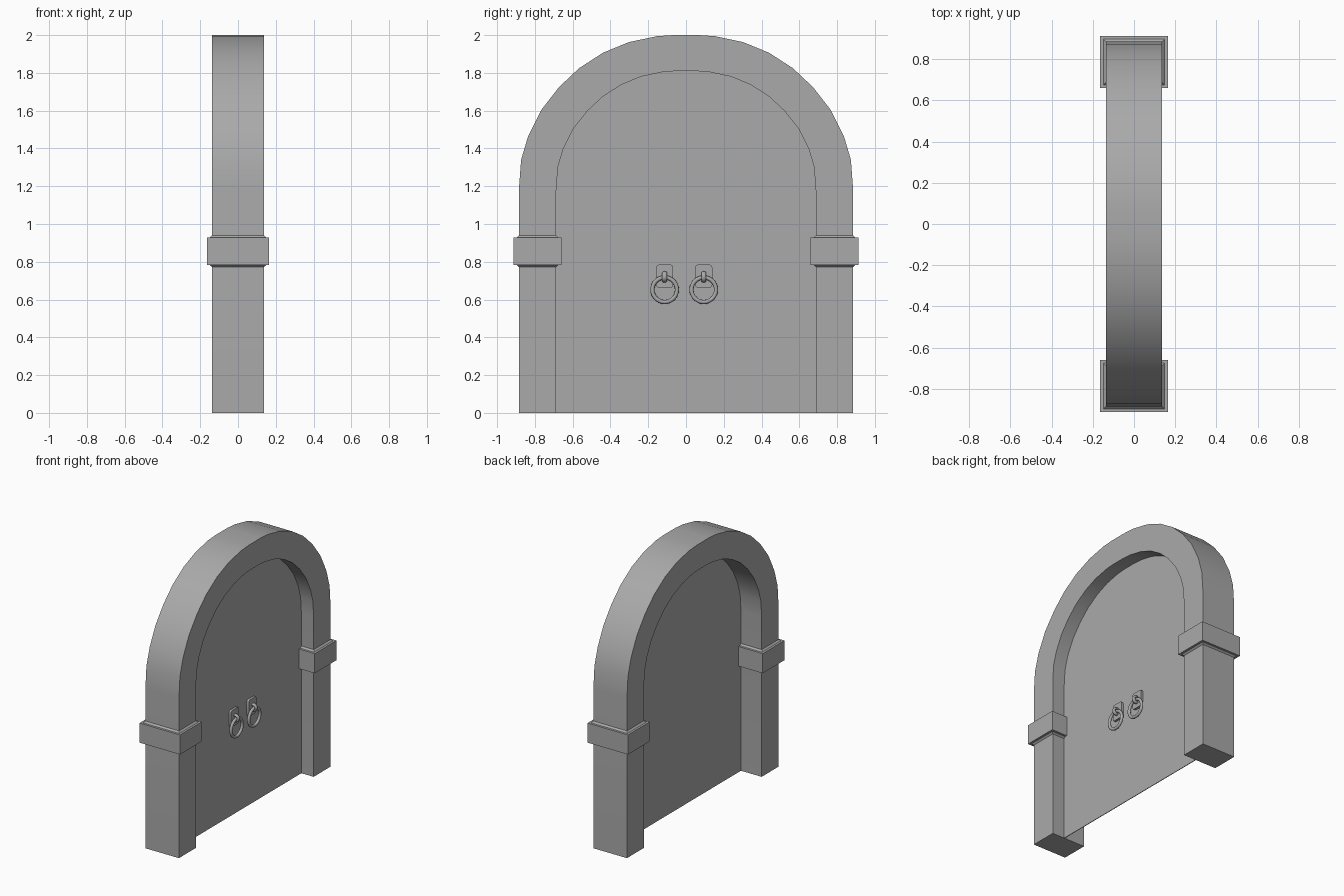
import bpy
import bmesh
import math

if "Cube" in bpy.data.objects:
    bpy.data.objects.remove(bpy.data.objects["Cube"])

stone = bpy.data.materials.new("mid_grey")
stone.use_nodes = True
GREY = (0.4, 0.4, 0.4, 1)
stone.diffuse_color = GREY
stone.node_tree.nodes["Principled BSDF"].inputs["Base Color"].default_value = GREY

DEPTH = 0.137           # half thickness of the frame
OUTER, INNER = 0.885, 0.687
SPRING = 1.18           # height where the arch starts to curve
DOOR_X = 0.037


def finish(name, bm, smooth=True):
    bmesh.ops.recalc_face_normals(bm, faces=bm.faces)
    mesh = bpy.data.meshes.new(name)
    bm.to_mesh(mesh)
    bm.free()
    obj = bpy.data.objects.new(name, mesh)
    bpy.context.collection.objects.link(obj)
    mesh.materials.append(stone)
    if smooth:
        bpy.ops.object.select_all(action='DESELECT')
        obj.select_set(True)
        bpy.context.view_layer.objects.active = obj
        bpy.ops.object.shade_smooth_by_angle(angle=math.radians(35))
    return obj


def loft(bm, rings):
    """Bridge a list of closed vertex rings and cap both ends."""
    loops = [[bm.verts.new(p) for p in ring] for ring in rings]
    n = len(loops[0])
    for a, b in zip(loops, loops[1:]):
        for i in range(n):
            j = (i + 1) % n
            bm.faces.new((a[i], a[j], b[j], b[i]))
    bm.faces.new(loops[0])
    bm.faces.new(loops[-1])


# Arch outline from the floor to the crown, then mirrored
half = [(OUTER, 0), (OUTER, SPRING), (0.873, 1.34), (0.836, 1.465),
        (0.767, 1.603), (0.672, 1.725), (0.566, 1.825), (0.439, 1.907),
        (0.302, 1.963), (0.155, 1.994), (0.07, 2.0)]
outer = half + [(-y, z) for y, z in reversed(half)]


def inward(y, z):
    if z > SPRING:
        z = SPRING + (z - SPRING) * 0.768
    return y * INNER / OUTER, z


inner = [inward(y, z) for y, z in outer]

# Stone frame
bm = bmesh.new()
loft(bm, [[(-DEPTH, *o), (DEPTH, *o), (DEPTH, *i), (-DEPTH, *i)]
          for o, i in zip(outer, inner)])
finish("arch_frame", bm)

# Thin door panel filling the opening
bm = bmesh.new()
loft(bm, [[(x, y, z) for y, z in inner] for x in (DOOR_X - 0.005, DOOR_X)])
finish("door_panel", bm, smooth=False)

# Capital bands with small sloping lips above and below
levels = [(0.772, 0), (0.783, 0.012), (0.783, 0.028),
          (0.928, 0.028), (0.928, 0.012), (0.94, 0)]
mid, wide = (OUTER + INNER) / 2, (OUTER - INNER) / 2
for side, label in ((-1, "front"), (1, "back")):
    bm = bmesh.new()
    loft(bm, [[(sx * (DEPTH + g), side * mid + sy * (wide + g), z)
               for sx, sy in ((-1, -1), (1, -1), (1, 1), (-1, 1))]
              for z, g in levels])
    finish(label + "_capital_band", bm, smooth=False)


def torus(name, major, minor, location, rotation, scale=(1, 1, 1)):
    bpy.ops.mesh.primitive_torus_add(
        major_radius=major, minor_radius=minor, major_segments=32,
        minor_segments=10, location=location, rotation=rotation)
    obj = bpy.context.object
    obj.name = name
    obj.scale = scale
    obj.data.materials.append(stone)
    bpy.ops.object.shade_smooth_by_angle(angle=math.radians(60))


# Door knockers: back plate, loop and hanging ring
for y, label in ((-0.113, "front"), (0.094, "back")):
    bm = bmesh.new()
    bmesh.ops.create_cube(bm, size=1)
    for v in bm.verts:
        v.co.x = DOOR_X + 0.008 + v.co.x * 0.018
        v.co.y = y + v.co.y * 0.09
        v.co.z = 0.724 + v.co.z * 0.122
    corners = [e for e in bm.edges
               if abs(e.verts[0].co.x - e.verts[1].co.x) > 0.01]
    bmesh.ops.bevel(bm, geom=corners, offset=0.015, segments=3,
                    profile=0.5, affect='EDGES')
    finish(label + "_knocker_plate", bm)
    torus(label + "_knocker_loop", 0.021, 0.009, (DOOR_X + 0.024, y, 0.72),
          (math.pi / 2, 0, 0), (1, 1, 1.5))
    torus(label + "_knocker_ring", 0.065, 0.011, (DOOR_X + 0.03, y, 0.652),
          (0, math.pi / 2, 0))
